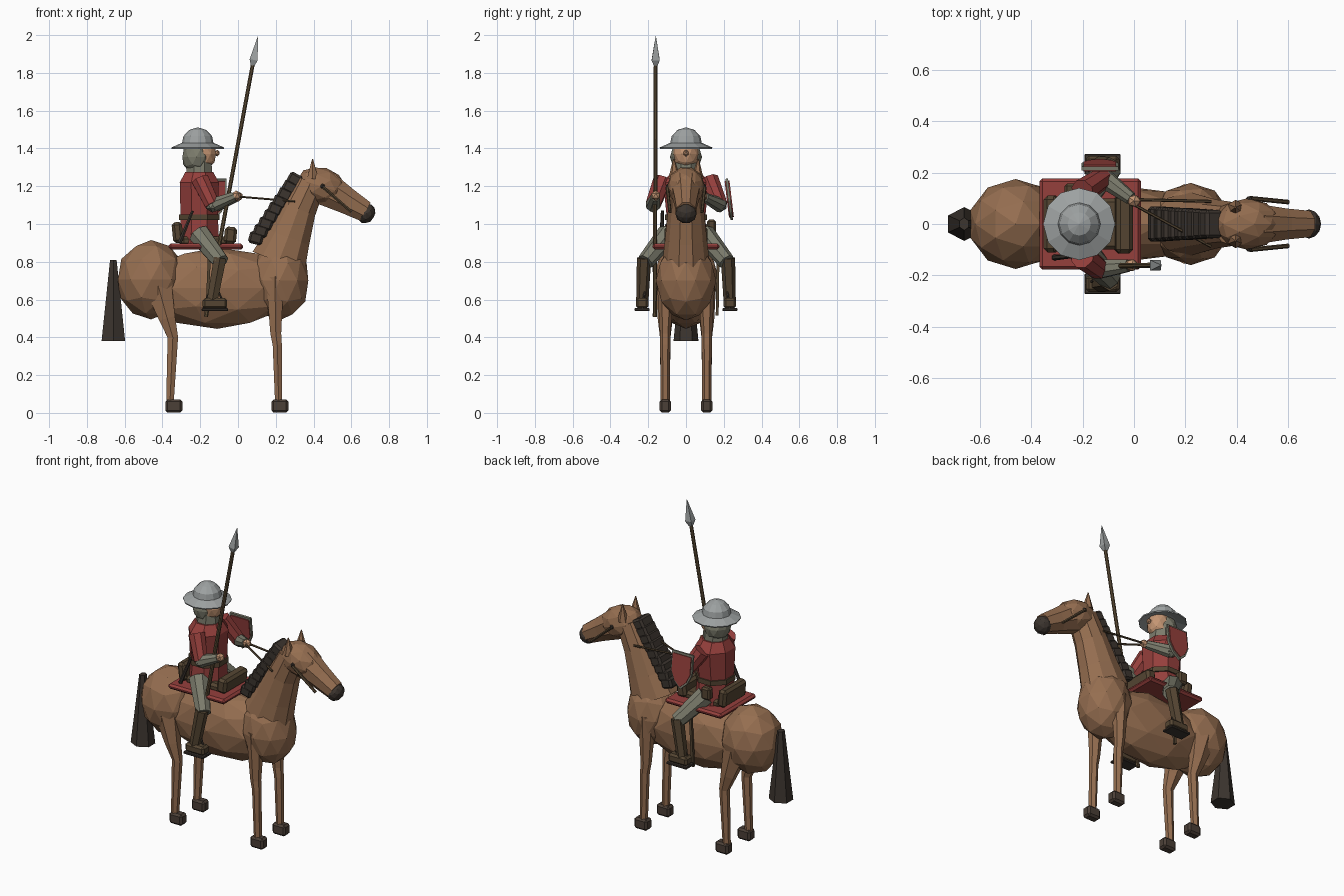
import bpy, bmesh, math
from mathutils import Vector, Matrix

if "Cube" in bpy.data.objects:
    bpy.data.objects.remove(bpy.data.objects["Cube"])


def material(name, r, g, b):
    m = bpy.data.materials.new(name)
    m.diffuse_color = (r, g, b, 1)
    m.use_nodes = True
    m.node_tree.nodes["Principled BSDF"].inputs["Base Color"].default_value = m.diffuse_color
    return m


COAT = material("coat", .30, .155, .08)
HAIR = material("hair", .045, .035, .028)
HOOF = material("hoof", .07, .05, .038)
RED = material("red_cloth", .30, .05, .045)
STEEL = material("steel", .34, .36, .36)
MAIL = material("mail", .20, .20, .15)
SKIN = material("skin", .55, .30, .17)
LEATHER = material("leather", .09, .06, .032)
WOOD = material("wood", .12, .08, .04)


def finish(name, bm, mat):
    bmesh.ops.recalc_face_normals(bm, faces=bm.faces)
    me = bpy.data.meshes.new(name)
    bm.to_mesh(me)
    bm.free()
    me.materials.append(mat)
    ob = bpy.data.objects.new(name, me)
    bpy.context.collection.objects.link(ob)
    return ob


def ball(name, c, r, mat, sub=2, tilt=0):
    bm = bmesh.new()
    mtx = Matrix.Translation(c) @ Matrix.Rotation(tilt, 4, 'Y') @ Matrix.Diagonal((*r, 1))
    bmesh.ops.create_icosphere(bm, subdivisions=sub, radius=1, matrix=mtx)
    return finish(name, bm, mat)


def box(name, c, size, mat, bevel=.01, tilt=0, roll=0):
    bm = bmesh.new()
    bmesh.ops.create_cube(bm, size=1, matrix=Matrix.Diagonal((*size, 1)))
    if bevel:
        bmesh.ops.bevel(bm, geom=bm.edges[:], offset=bevel, segments=1, affect='EDGES')
    bm.transform(Matrix.Translation(c) @ Matrix.Rotation(roll, 4, 'X') @ Matrix.Rotation(tilt, 4, 'Y'))
    return finish(name, bm, mat)


def loft(name, rings, mat, sides=8):
    """rings: (centre, half length in the x-z plane, half width in y)"""
    bm = bmesh.new()
    cs = [Vector(r[0]) for r in rings]
    loops = []
    for i, (c, h, w) in enumerate(rings):
        d = (cs[min(i + 1, len(cs) - 1)] - cs[max(i - 1, 0)]).normalized()
        u = Vector((0, 1, 0)).cross(d).normalized()
        v = d.cross(u)
        loop = []
        for k in range(sides):
            a = 2 * math.pi * (k + .5) / sides
            loop.append(bm.verts.new(cs[i] + u * h * math.cos(a) + v * w * math.sin(a)))
        loops.append(loop)
    for a, b in zip(loops, loops[1:]):
        for k in range(sides):
            bm.faces.new((a[k], a[k - 1], b[k - 1], b[k]))
    bm.faces.new(loops[0])
    bm.faces.new(loops[-1])
    return finish(name, bm, mat)


def rod(name, a, b, r0, r1, mat, sides=6):
    return loft(name, [(a, r0, r0), (b, r1, r1)], mat, sides)


def lathe(name, profile, centre, mat, sides=12):
    bm = bmesh.new()
    vs = [bm.verts.new((r, 0, z)) for r, z in profile]
    es = [bm.edges.new(p) for p in zip(vs, vs[1:])]
    bmesh.ops.spin(bm, geom=vs + es, cent=(0, 0, 0), axis=(0, 0, 1), angle=2 * math.pi, steps=sides)
    bmesh.ops.remove_doubles(bm, verts=bm.verts, dist=1e-4)
    bm.transform(Matrix.Translation(centre))
    return finish(name, bm, mat)


# Horse body, neck and head
ball("hindquarters", (-.46, 0, .705), (.185, .175, .21), COAT)
ball("barrel", (-.11, 0, .66), (.41, .155, .215), COAT)
ball("chest", (.22, 0, .70), (.16, .16, .21), COAT)
loft("neck", [((.215, 0, .80), .155, .125), ((.265, 0, .93), .125, .11),
              ((.32, 0, 1.08), .10, .095), ((.385, 0, 1.22), .085, .085)], COAT, 10)
ball("skull", (.44, 0, 1.20), (.135, .10, .10), COAT, tilt=.3)
loft("muzzle", [((.46, 0, 1.19), .10, .085), ((.58, 0, 1.12), .075, .065),
                ((.675, 0, 1.065), .06, .055)], COAT)
ball("nose", (.68, 0, 1.055), (.045, .057, .055), HAIR, tilt=.5)

# Mane steps up the neck; tail hangs behind
for i in range(9):
    t = i / 8
    box("mane_tuft", (.095 + .205 * t, 0, .925 + .31 * t), (.075, .135 - .025 * t, .065),
        HAIR, .012, tilt=.25 + .25 * t)
loft("tail", [((-.66, 0, .81), .02, .025), ((-.66, 0, .38), .072, .066)], HAIR, 6)

for s in (-1, 1):
    # Ears, eyes and bridle
    rod("ear", (.395, s * .06, 1.24), (.395, s * .065, 1.345), .034, .003, COAT)
    ball("eye", (.447, s * .095, 1.2), (.014, .014, .014), HAIR, 1)
    rod("bridle_strap", (.45, s * .10, 1.195), (.60, s * .085, 1.065), .009, .009, LEATHER)
    rod("rein", (0, .085 + s * .01, 1.145), (.30, s * .088, 1.12), .006, .006, LEATHER)
    # Front leg
    loft("front_leg", [((.195, s * .105, .72), .055, .05), ((.20, s * .11, .42), .033, .028),
                       ((.208, s * .11, .36), .028, .027), ((.215, s * .11, .06), .022, .024)], COAT, 6)
    box("front_hoof", (.222, s * .11, .036), (.09, .06, .07), HOOF, .012)
    # Hind leg
    loft("hind_leg", [((-.43, s * .10, .70), .09, .06), ((-.375, s * .11, .50), .05, .04),
                      ((-.345, s * .11, .40), .032, .028), ((-.36, s * .11, .06), .023, .024)], COAT, 6)
    box("hind_hoof", (-.34, s * .11, .036), (.09, .06, .07), HOOF, .012)

# Saddle
box("saddle_cloth", (-.17, 0, .88), (.395, .355, .032), RED, .012)
box("saddle_seat", (-.17, 0, .91), (.26, .20, .05), LEATHER, .015)
box("cantle", (-.32, 0, .955), (.055, .22, .11), LEATHER, .015, tilt=-.1)
box("pommel", (-.04, 0, .94), (.065, .23, .09), LEATHER, .015, tilt=.1)

# Rider torso, belt and small gear
loft("tunic", [((-.205, 0, .88), .115, .125), ((-.205, 0, 1.03), .107, .11),
               ((-.205, 0, 1.22), .112, .13), ((-.205, 0, 1.275), .08, .085)], RED, 8)
loft("belt", [((-.205, 0, 1.02), .116, .12), ((-.205, 0, 1.05), .116, .12)], LEATHER, 8)
box("pouch", (-.24, .135, .985), (.06, .045, .075), LEATHER, .01)
rod("dagger", (-.31, -.13, .90), (-.24, -.125, 1.07), .012, .008, HAIR)

# Head and kettle helmet
rod("coif_neck", (-.205, 0, 1.25), (-.205, 0, 1.33), .075, .07, MAIL, 8)
ball("face", (-.19, 0, 1.37), (.077, .07, .085), SKIN)
ball("coif", (-.22, 0, 1.355), (.078, .085, .09), MAIL)
ball("rider_nose", (-.11, 0, 1.375), (.015, .015, .018), SKIN, 1)
lathe("helmet", [(0, 1.415), (.075, 1.415), (.138, 1.398), (.14, 1.405), (.083, 1.43),
                 (.076, 1.465), (.045, 1.498), (0, 1.512)], (-.213, 0, 0), STEEL)

# Arms: shoulder, elbow, hand for each side
for side, sh, el, ha in (("right", (-.20, -.125, 1.235), (-.135, -.175, 1.10), (-.01, -.16, 1.15)),
                         ("left", (-.20, .125, 1.235), (-.12, .18, 1.10), (0, .09, 1.145))):
    rod(side + "_sleeve", sh, el, .05, .042, RED, 8)
    rod(side + "_forearm", el, Vector(el).lerp(Vector(ha), .9), .04, .026, MAIL, 8)
    ball(side + "_elbow", el, (.04, .04, .04), MAIL, 1)
    ball(side + "_hand", ha, (.028, .026, .028), SKIN, 1)

# Legs, boots and stirrups
for s in (-1, 1):
    rod("thigh", (-.205, s * .095, .945), (-.09, s * .215, .80), .06, .045, MAIL, 8)
    rod("boot_shaft", (-.095, s * .222, .82), (-.14, s * .232, .575), .038, .032, LEATHER)
    box("boot_foot", (-.122, s * .232, .58), (.13, .066, .055), LEATHER, .012)
    box("stirrup_tread", (-.122, s * .232, .547), (.14, .08, .014), HAIR, .003)
    for x in (-.185, -.06):
        rod("stirrup_side", (x, s * .232, .547), (-.13, s * .21, .70), .006, .006, HAIR)
    rod("stirrup_leather", (-.15, s * .17, .87), (-.165, s * .165, .515), .011, .011, LEATHER, 4)


# Heater shield on the left arm, with a pale rim behind the red face
def shield(name, k, y, depth, mat):
    bm = bmesh.new()
    outline = [(-.072, .11), (.072, .11), (.072, -.01), (.045, -.07), (0, -.11), (-.045, -.07), (-.072, -.01)]
    f = bm.faces.new([bm.verts.new((x * k, 0, z * k)) for x, z in outline])
    g = bmesh.ops.extrude_face_region(bm, geom=[f])
    bmesh.ops.translate(bm, vec=(0, depth, 0), verts=[v for v in g["geom"] if isinstance(v, bmesh.types.BMVert)])
    bm.transform(Matrix.Translation((-.133, y, 1.13)) @ Matrix.Rotation(.12, 4, 'X'))
    return finish(name, bm, mat)


shield("shield_rim", 1, .222, .014, MAIL)
shield("shield_face", .88, .216, .026, RED)

# Spear
foot, tip = Vector((-.17, -.165, .51)), Vector((.106, -.16, 1.995))
rod("spear_shaft", foot, foot.lerp(tip, .92), .012, .011, WOOD, 8)
loft("spear_head", [(foot.lerp(tip, .895), .014, .014), (foot.lerp(tip, .915), .03, .03),
                    (tip, .001, .001)], STEEL, 4)
